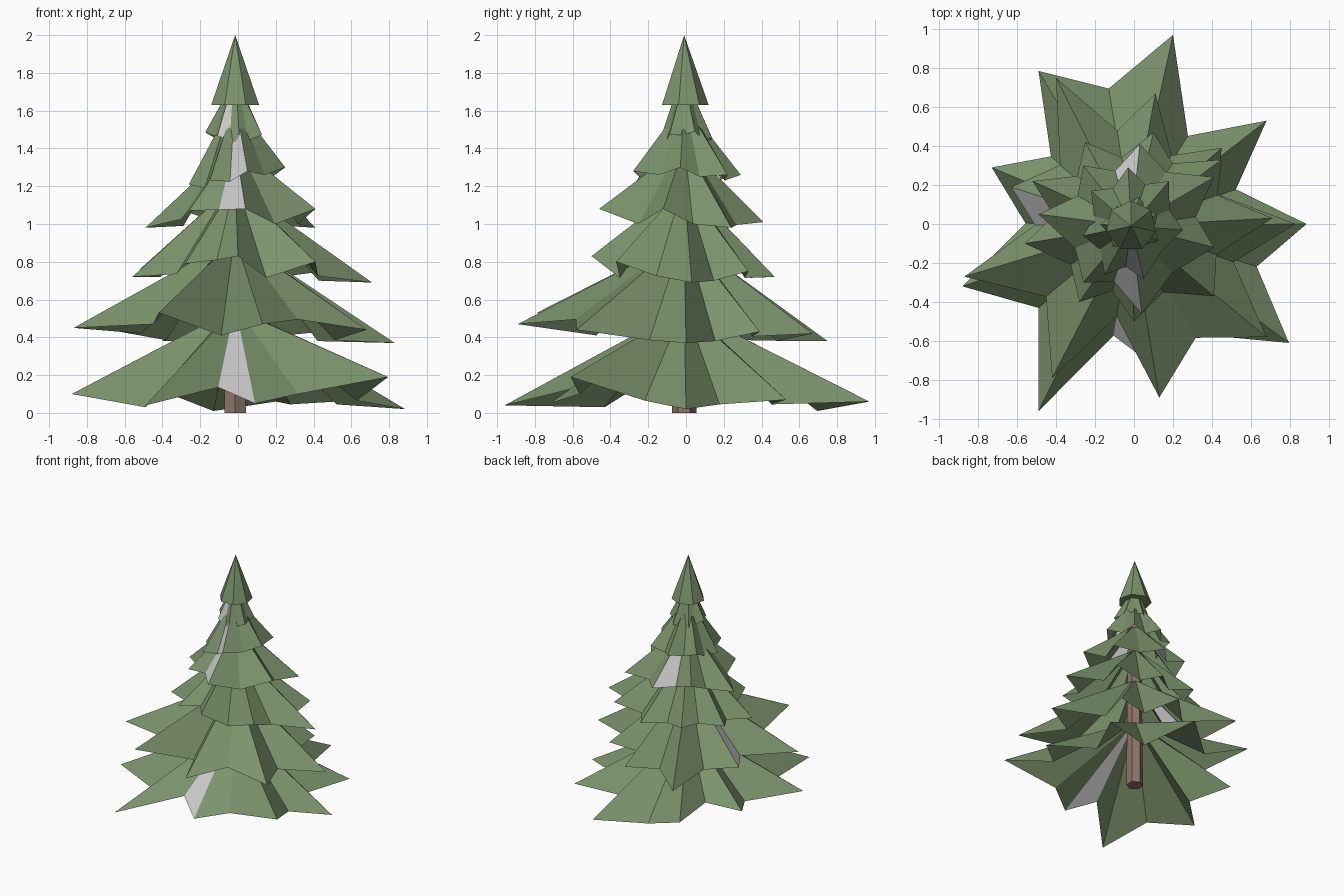
import bpy, bmesh, math

if "Cube" in bpy.data.objects:
    bpy.data.objects.remove(bpy.data.objects["Cube"])


def material(name, rgb):
    m = bpy.data.materials.new(name)
    m.diffuse_color = (*rgb, 1)
    m.use_nodes = True
    m.node_tree.nodes["Principled BSDF"].inputs["Base Color"].default_value = m.diffuse_color
    return m


green = material("needles", (0.20, 0.29, 0.15))
brown = material("bark", (0.27, 0.18, 0.14))
pale = material("pale", (1.0, 1.0, 1.0))
CX, CY = -0.015, -0.01          # trunk axis


def finish(name, bm, mats):
    me = bpy.data.meshes.new(name)
    bm.to_mesh(me)
    bm.free()
    for m in mats:
        me.materials.append(m)
    ob = bpy.data.objects.new(name, me)
    bpy.context.collection.objects.link(ob)


def skirt(name, tips, top_z, pale_angles=(), valley=0.64, drop=0.0, top_r=0.05):
    """Ring of drooping branches: tips with a notch between each pair.
    Optional 4th and 5th numbers on a tip: drop and depth of the next notch."""
    tips = sorted(tips, key=lambda p: math.atan2(p[1] - CY, p[0] - CX))
    polar = [(math.atan2(p[1] - CY, p[0] - CX), math.hypot(p[0] - CX, p[1] - CY), p[2],
              p[3] if len(p) > 3 else drop, p[4] if len(p) > 4 else valley) for p in tips]
    rim = []
    for i, (a, r, z, d, v) in enumerate(polar):
        b, s, w = polar[(i + 1) % len(polar)][:3]
        if b < a:
            b += 2 * math.pi
        rim.append((a, r, z))
        rim.append(((a + b) / 2, v * (r + s) / 2, (z + w) / 2 - d))
    bm = bmesh.new()
    pt = lambda a, r, z: bm.verts.new((CX + r * math.cos(a), CY + r * math.sin(a), z))
    low = [pt(*p) for p in rim]
    high = [pt(a, top_r, top_z) for a, r, z in rim]
    n = len(rim)
    faces = [bm.faces.new((low[i], low[(i + 1) % n], high[(i + 1) % n], high[i])) for i in range(n)]
    # the odd pale facet
    for deg in pale_angles:
        t = math.radians(deg)
        best = min(faces, key=lambda f: -math.cos(
            math.atan2(f.calc_center_median().y - CY, f.calc_center_median().x - CX) - t))
        best.material_index = 1
    finish(name, bm, (green, pale))


def ring_tips(n, r, z, phase):
    """Slightly uneven tips for the smallest layer."""
    out = []
    for i in range(n):
        a = phase + 2 * math.pi * i / n
        k = 1 + 0.12 * math.sin(2.4 * i)
        out.append((CX + r * k * math.cos(a), CY + r * k * math.sin(a), z + 0.03 * math.cos(1.9 * i)))
    return out


def cone(name, sides, r1, r2, z0, z1, mat):
    bm = bmesh.new()
    bmesh.ops.create_cone(bm, cap_ends=True, segments=sides, radius1=r1, radius2=r2, depth=z1 - z0)
    bmesh.ops.translate(bm, verts=bm.verts, vec=(CX, CY, (z0 + z1) / 2))
    finish(name, bm, (mat,))


# trunk and tip
cone("trunk", 6, 0.065, 0.05, 0, 1.65, brown)
cone("tree_top", 7, 0.13, 0, 1.63, 2.0, green)

# branch layers, bottom to top
skirt("branches_1", [
    (0.885, 0, 0.02), (0.68, 0.53, 0.07, 0.02, 0.58), (0.20, 0.97, 0.06, 0.095, 0.74),
    (-0.49, 0.785, 0.15), (-0.73, 0.29, 0.12, 0.06), (-0.88, -0.32, 0.10, 0.04),
    (-0.49, -0.96, 0.04, -0.09), (0.09, -0.72, 0.05, 0.02, 0.75),
    (0.795, -0.61, 0.19, 0.04, 0.71)], 0.53, (-90,))
skirt("branches_2", [
    (0.83, 0, 0.37), (0.45, 0.39, 0.43), (0.11, 0.67, 0.42), (-0.40, 0.75, 0.38),
    (-0.63, 0.19, 0.43), (-0.87, -0.27, 0.45), (-0.42, -0.79, 0.53, 0.09, 0.53),
    (0.13, -0.89, 0.47, -0.04, 0.74), (0.68, -0.58, 0.44)], 0.90, (170,), drop=0.02)
skirt("branches_3", [
    (0.71, 0.03, 0.69, 0.02), (0.45, 0.33, 0.75), (0.10, 0.47, 0.72, 0.02), (-0.25, 0.42, 0.75),
    (-0.52, 0.22, 0.76), (-0.56, -0.10, 0.72), (-0.28, -0.40, 0.79, 0.0), (0.0, -0.50, 0.83, 0.10),
    (0.41, -0.37, 0.80)], 1.17, valley=0.72, drop=0.02)
skirt("branches_4", [
    (0.41, -0.12, 1.08), (0.41, 0.24, 0.98, 0.0), (0.03, 0.41, 1.01), (-0.26, 0.30, 1.06),
    (-0.49, 0.05, 0.98, 0.0), (-0.26, -0.30, 1.07, 0.0), (0.04, -0.46, 1.08, 0.08)],
    1.38, (-95, 85), valley=0.72, drop=0.03)
skirt("branches_5", [
    (0.25, -0.03, 1.30), (0.18, 0.22, 1.26), (-0.03, 0.29, 1.26), (-0.22, 0.17, 1.27),
    (-0.26, -0.06, 1.21), (-0.15, -0.26, 1.23), (0.05, -0.28, 1.28)],
    1.58, (-90,), valley=0.75, drop=0.03)
skirt("branches_6", ring_tips(7, 0.145, 1.46, 0.4), 1.68, (-125,), valley=0.78, drop=0.01)
